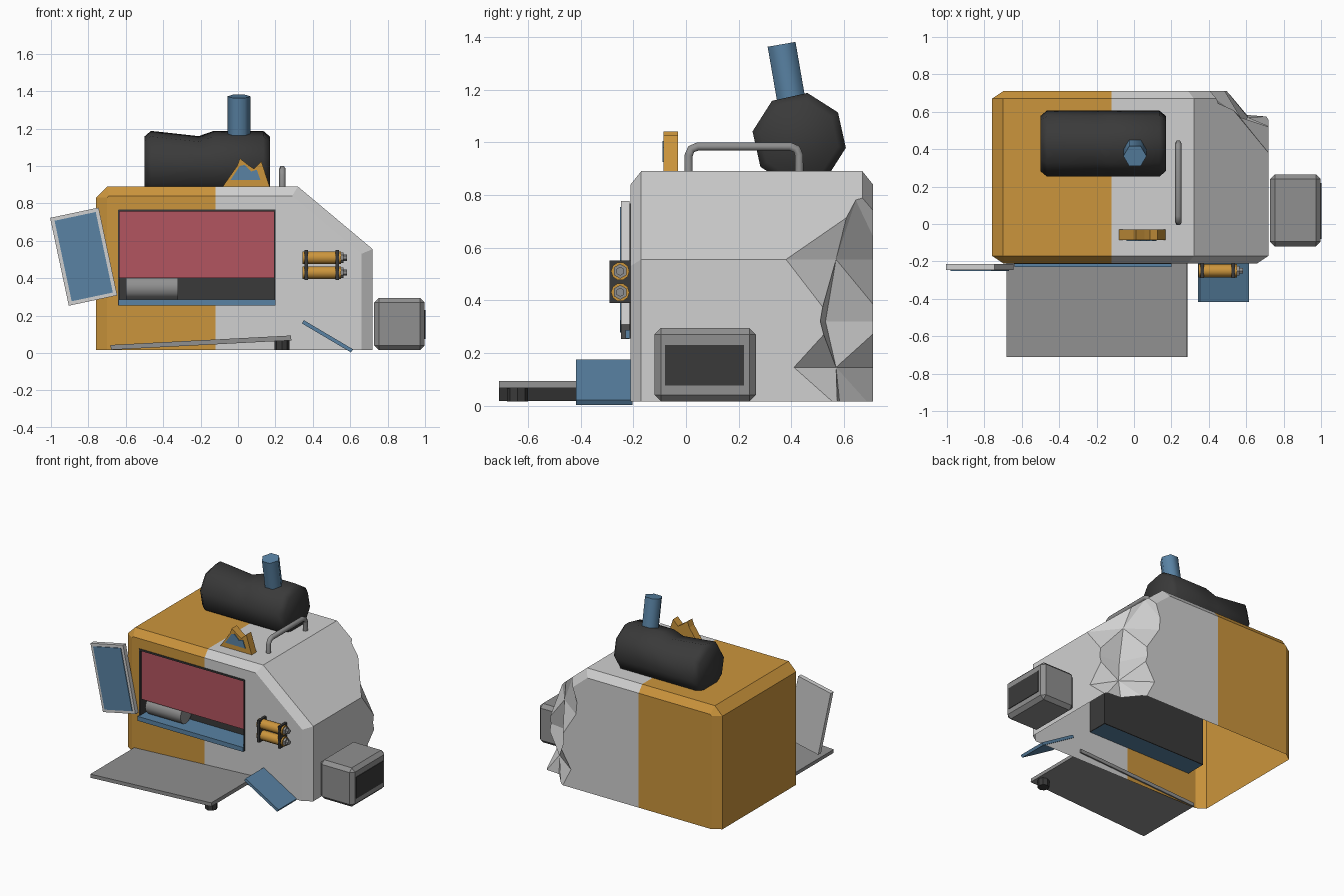
import bpy, bmesh, math
from mathutils import Vector, Matrix

if "Cube" in bpy.data.objects:
    bpy.data.objects.remove(bpy.data.objects["Cube"])


def mat(name, r, g, b):
    m = bpy.data.materials.new(name)
    m.diffuse_color = (r, g, b, 1)
    m.use_nodes = True
    m.node_tree.nodes["Principled BSDF"].inputs["Base Color"].default_value = m.diffuse_color
    return m


ORANGE = mat("orange paint", 0.60, 0.30, 0.045)
LIGHT = mat("light grey paint", 0.63, 0.63, 0.63)
GREY = mat("mid grey metal", 0.28, 0.28, 0.28)
DARK = mat("dark metal", 0.042, 0.042, 0.042)
BLUE = mat("steel blue", 0.10, 0.225, 0.37)
RED = mat("shutter red", 0.45, 0.09, 0.115)


def make(name, bm, *mats):
    bmesh.ops.recalc_face_normals(bm, faces=bm.faces)
    me = bpy.data.meshes.new(name)
    bm.to_mesh(me)
    bm.free()
    ob = bpy.data.objects.new(name, me)
    bpy.context.collection.objects.link(ob)
    for m in mats:
        me.materials.append(m)
    return ob


def box(name, c, size, m, roty=0, bevel=0):
    bm = bmesh.new()
    bmesh.ops.create_cube(bm, size=1, matrix=Matrix.Diagonal((*size, 1)))
    if bevel:
        bmesh.ops.bevel(bm, geom=bm.edges[:], offset=bevel, segments=1, affect='EDGES')
    ob = make(name, bm, m)
    ob.location = c
    ob.rotation_euler[1] = math.radians(roty)
    return ob


def loft(loops):
    """Closed solid through equal-length rings."""
    bm = bmesh.new()
    rings = [[bm.verts.new(p) for p in lp] for lp in loops]
    n = len(rings[0])
    for a, b in zip(rings, rings[1:]):
        for i in range(n):
            j = (i + 1) % n
            bm.faces.new((a[i], a[j], b[j], b[i]))
    bm.faces.new(rings[0])
    bm.faces.new(rings[-1][::-1])
    return bm


def tube(name, p0, p1, r, sides, m, phase=0):
    """Prism from p0 to p1; phase in degrees from the axis' own x or y direction."""
    p0, p1 = Vector(p0), Vector(p1)
    d = (p1 - p0).normalized()
    u = Vector((0, 1, 0)) if abs(d.x) > 0.9 else Vector((1, 0, 0))
    v = d.cross(u).normalized()
    u = v.cross(d)
    ang = [math.radians(phase) + 2 * math.pi * i / sides for i in range(sides)]
    return make(name, loft([[p + r * (math.cos(a) * u + math.sin(a) * v) for a in ang]
                            for p in (p0, p1)]), m)


# ---- body shell: chamfered profile, lofted front to back
full = [(-.76, .015), (-.76, .83), (-.70, .89), (.32, .89), (.72, .555), (.72, .015)]
inset = [(-.70, .015), (-.70, .83), (-.69, .84), (.29, .84), (.66, .53), (.66, .015)]
body = make("body_shell", loft([[(x, y, z) for x, z in pr] for y, pr in
            ((-.21, inset), (-.17, full), (.67, full), (.71, inset))]), LIGHT, ORANGE)

# crushed rear corner: jagged cutter, levels of (z, side point, deep point, back point)
levels = [(-.05, (.72, .58), (.60, .59), (.50, .71)),
          (.145, (.72, .41), (.61, .57), (.42, .71)),
          (.32, (.72, .51), (.57, .53), (.48, .71)),
          (.555, (.72, .38), (.57, .57), (.38, .71)),
          (.78, (.50, .63), (.45, .645), (.42, .71)),
          (1.0, (.70, .78), (.60, .78), (.50, .78))]
rings = []
for z, a, m, b in levels:
    a, m, b = Vector(a), Vector(m), Vector(b)
    a2, b2 = a + (a - m) * .3, b + (b - m) * .3
    rings.append([(a2.x, a2.y, z), (m.x, m.y, z), (b2.x, b2.y, z), (1, 1, z)])
bm = loft(rings)
bmesh.ops.triangulate(bm, faces=bm.faces[:])
cutter = make("corner_cutter", bm, LIGHT)
cutter.hide_render = True
mod = body.modifiers.new("crush", 'BOOLEAN')
mod.object, mod.operation, mod.solver = cutter, 'DIFFERENCE', 'EXACT'
bpy.context.view_layer.objects.active = body
bpy.ops.object.modifier_apply(modifier="crush")
bpy.data.objects.remove(cutter)

# window hole, open underside and the two paint halves
bm = bmesh.new()
bm.from_mesh(body.data)
WX0, WX1, WZ0, WZ1 = -.64, .20, .255, .765


def cut(co, no, front_only=True):
    fs = [f for f in bm.faces if not front_only or f.normal.y < -.99]
    geom = set(fs)
    for f in fs:
        geom.update(f.edges)
        geom.update(f.verts)
    bmesh.ops.bisect_plane(bm, geom=list(geom), plane_co=co, plane_no=no)
    bm.normal_update()


cut((-.12, 0, 0), (1, 0, 0), False)
for x in (WX0, WX1):
    cut((x, 0, 0), (1, 0, 0))
for z in (WZ0, WZ1):
    cut((0, 0, z), (0, 0, 1))
drop = []
for f in bm.faces:
    c = f.calc_center_median()
    f.material_index = 1 if c.x < -.12 else 0
    hole = f.normal.y < -.99 and WX0 < c.x < WX1 and WZ0 < c.z < WZ1
    if hole or (f.normal.z < -.9 and c.z < .03):
        drop.append(f)
bmesh.ops.delete(bm, geom=drop, context='FACES')
bm.to_mesh(body.data)
bm.free()

# ---- serving window: dark recess, shutter, counter, drum
box("recess_back", (-.22, -.065, .51), (.84, .01, .51), DARK)
box("recess_top", (-.22, -.14, .762), (.84, .15, .012), DARK)
for side, x in (("left", -.637), ("right", .197)):
    box("recess_" + side, (x, -.14, .51), (.008, .15, .51), DARK)
box("shutter", (-.22, -.19, .578), (.826, .016, .355), RED)
box("counter", (-.22, -.148, .271), (.84, .164, .032), BLUE)
tube("drum", (-.60, -.135, .35), (-.32, -.135, .35), .065, 12, GREY)

# ---- hanging door panel
box("door_panel", (-.825, -.23, .515), (.265, .032, .48), LIGHT, -12)
box("door_inset", (-.825, -.2475, .515), (.225, .007, .44), BLUE, -12)

# ---- platform, its foot, and the loose flap
box("platform", (-.198, -.455, .055), (.966, .51, .026), GREY, -3)
tube("platform_foot", (.235, -.64, .015), (.235, -.64, .075), .04, 8, DARK)
box("loose_flap", (.478, -.31, .089), (.305, .215, .02), BLUE, 30.6)

# ---- side unit with grille
box("side_unit", (.863, .073, .155), (.27, .385, .28), GREY, 0, .025)
box("side_unit_grille", (.9985, .07, .153), (.007, .30, .155), DARK)

# ---- twin canisters with straps
for i, z in enumerate((.51, .43)):
    tube(f"canister_{i}", (.345, -.25, z), (.55, -.25, z), .035, 10, ORANGE)
    tube(f"canister_valve_{i}", (.55, -.25, z), (.565, -.25, z), .028, 6, GREY, 30)
    tube(f"canister_nozzle_{i}", (.565, -.25, z), (.582, -.25, z), .017, 6, GREY, 30)
for i, x in enumerate((.365, .53)):
    box(f"canister_strap_{i}", (x, -.25, .47), (.018, .08, .16), DARK)

# ---- roof tank: eight-sided, chamfered ends, small dent on top
rings = []
for x, r in ((-.50, .15), (-.465, .18), (-.21, .18), (-.13, .18), (.135, .18), (.17, .15)):
    ring = []
    for i in range(8):
        a = math.radians(80 + 45 * i)
        y, z = .43 + r * math.cos(a), 1.01 + r * math.sin(a)
        ring.append((x, y, z - (.028 if x == -.21 and z > 1.1 else 0)))
    rings.append(ring)
tank = make("roof_tank", loft(rings), DARK)
pipe = tube("chimney", (.005, .405, 1.13), (.005, .363, 1.372), .062, 6, BLUE)

# ---- grab rail on roof
cu = bpy.data.curves.new("roof_rail", 'CURVE')
cu.dimensions, cu.bevel_depth, cu.bevel_resolution = '3D', .018, 1
path = [(.01, .87), (.01, .95), (.02, .974), (.045, .984), (.395, .984), (.42, .974), (.43, .95), (.43, .87)]
sp = cu.splines.new('POLY')
sp.points.add(len(path) - 1)
for p, (y, z) in zip(sp.points, path):
    p.co = (.237, y, z, 1)
rail = bpy.data.objects.new("roof_rail", cu)
bpy.context.collection.objects.link(rail)
cu.materials.append(GREY)


# ---- broken roof sign: jagged frame and blue face
def plate(name, pts, y0, y1, m):
    return make(name, loft([[(x, y, z) for x, z in pts] for y in (y0, y1)]), m)


plate("roof_sign_frame", [(-.085, .885), (-.005, 1.0), (.01, 1.04), (.055, 1.005),
                          (.085, .985), (.125, 1.025), (.17, .885)], -.085, -.03, ORANGE)
plate("roof_sign_face", [(-.04, .925), (.01, 1.0), (.035, 1.005), (.07, .97),
                         (.10, .98), (.12, .925)], -.09, -.084, BLUE)

# soft shading on round parts
for ob in bpy.data.objects:
    ob.select_set(ob.type == 'MESH' and ob.name.startswith(("roof_tank", "chimney", "canister_0", "canister_1", "drum")))
bpy.context.view_layer.objects.active = tank
bpy.ops.object.shade_smooth_by_angle(angle=math.radians(61))
